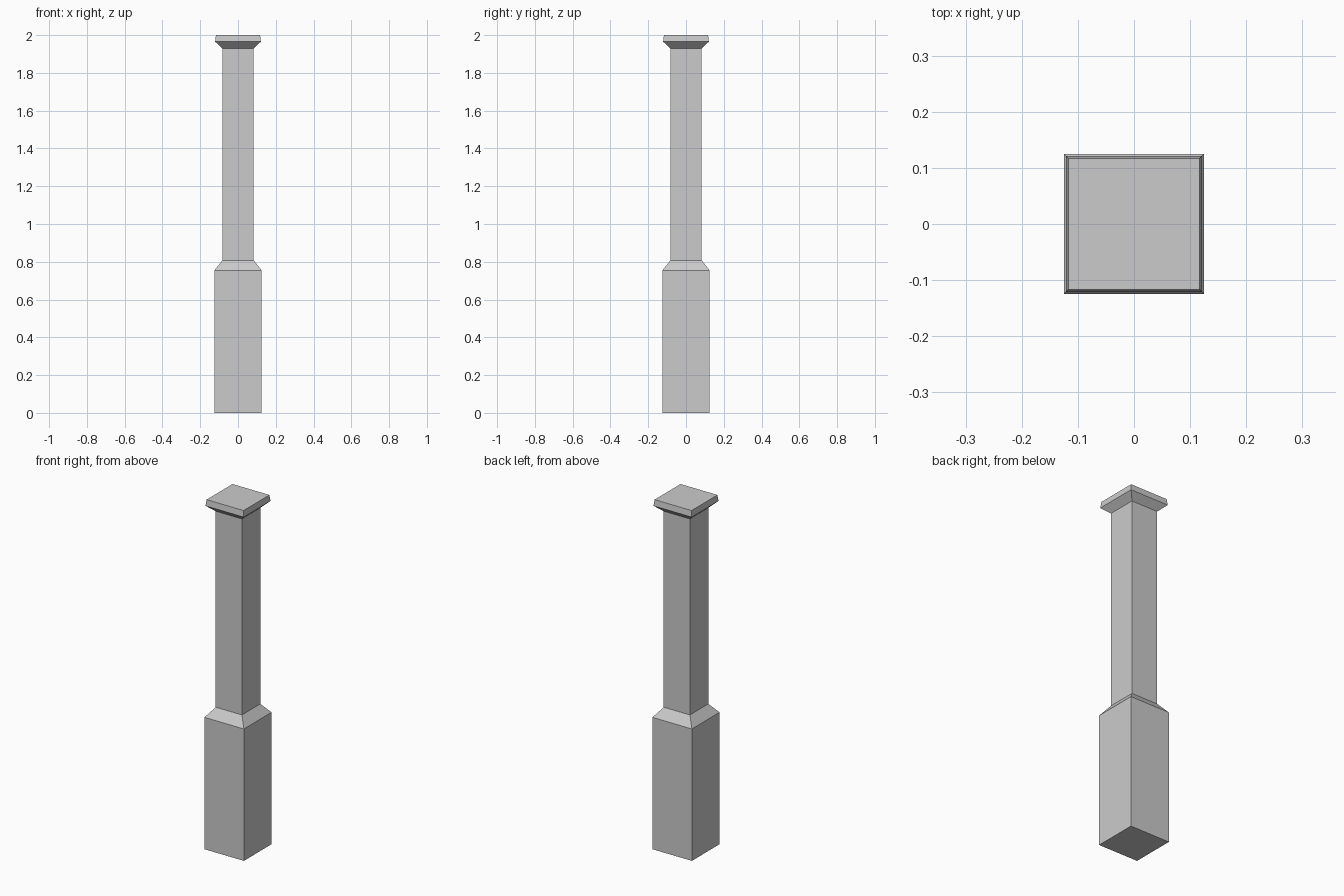
import bpy
import bmesh

# Remove the default cube
cube = bpy.data.objects.get("Cube")
if cube:
    bpy.data.objects.remove(cube, do_unlink=True)

# Plain grey stone
stone = bpy.data.materials.new("grey_stone")
stone.use_nodes = True
grey = (0.6, 0.6, 0.6, 1.0)
stone.diffuse_color = grey
stone.node_tree.nodes["Principled BSDF"].inputs["Base Color"].default_value = grey

BASE, SHAFT = 0.125, 0.083


def square_loft(name, profile, close_bottom=False, close_top=False):
    """Skin square rings given as (half width, height), from bottom to top."""
    bm = bmesh.new()
    corners = ((-1, -1), (1, -1), (1, 1), (-1, 1))
    rings = [[bm.verts.new((x * w, y * w, z)) for x, y in corners]
             for w, z in profile]
    for low, high in zip(rings, rings[1:]):
        for i in range(4):
            j = (i + 1) % 4
            bm.faces.new((low[i], low[j], high[j], high[i]))
    if close_bottom:
        bm.faces.new(rings[0][::-1])
    if close_top:
        bm.faces.new(rings[-1])
    mesh = bpy.data.meshes.new(name)
    bm.to_mesh(mesh)
    bm.free()
    mesh.materials.append(stone)
    obj = bpy.data.objects.new(name, mesh)
    bpy.context.collection.objects.link(obj)
    return obj


# Wide plinth with a sloped shoulder
square_loft("plinth", [(BASE, 0), (BASE, 0.755), (SHAFT, 0.808)], close_bottom=True)

# Slender square shaft
square_loft("shaft", [(SHAFT, 0.808), (SHAFT, 1.93)])

# Flared cap with slightly tapered sides
square_loft("cap", [(SHAFT, 1.93), (0.121, 1.965), (0.117, 2.0)], close_top=True)
